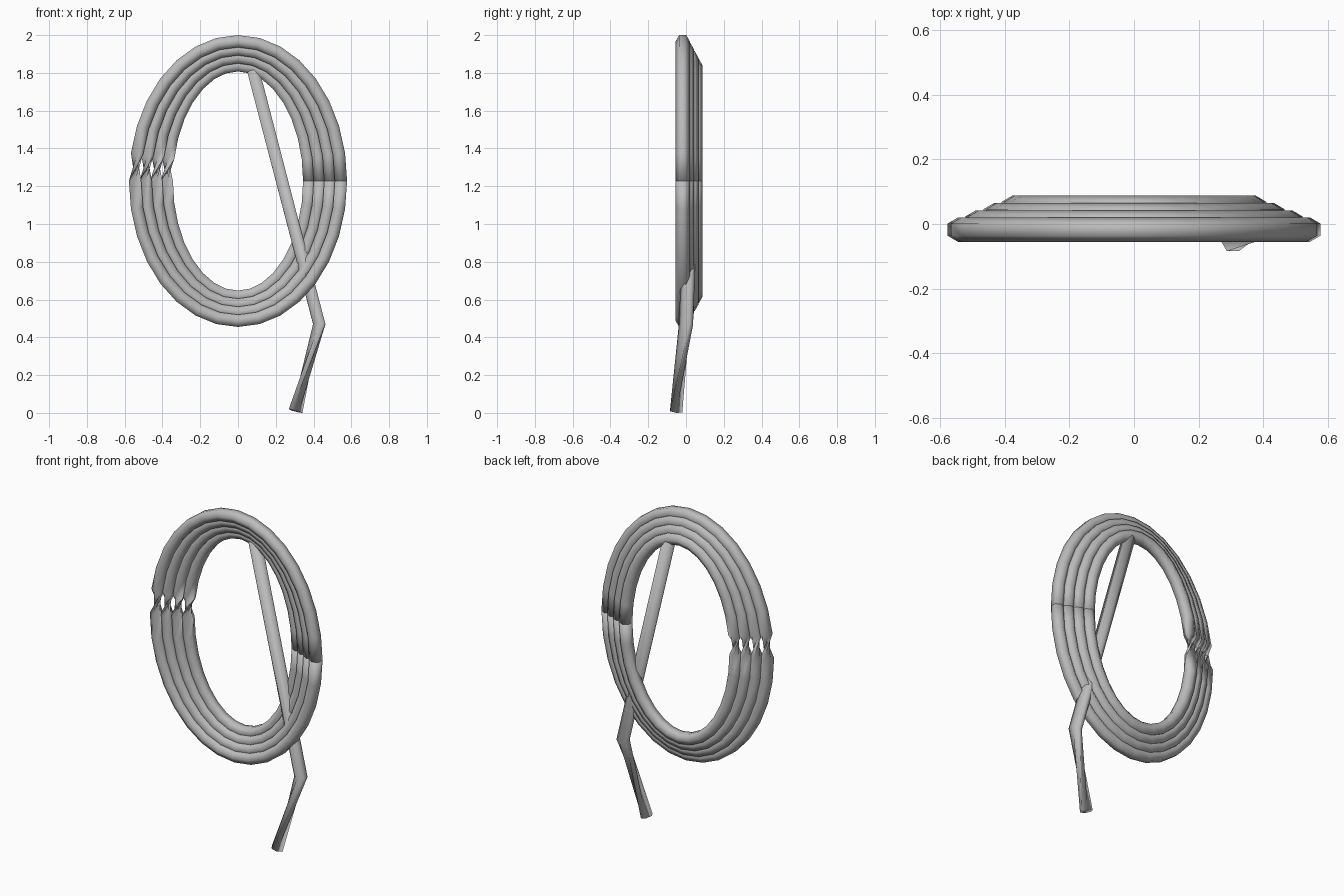
import bpy, bmesh, math
from mathutils import Vector

cube = bpy.data.objects.get("Cube")
if cube:
    bpy.data.objects.remove(cube)

SIDES = 6
RADIUS = 0.0375
CENTRE_Z = 1.2275
DEPTH = Vector((0, 1, 0))

grey = bpy.data.materials.new("plain grey")
grey.use_nodes = True
grey.diffuse_color = (0.5, 0.5, 0.5, 1)
grey.node_tree.nodes["Principled BSDF"].inputs["Base Color"].default_value = (0.5, 0.5, 0.5, 1)


def tube(name, points, tangents, twists):
    """Sweep a hexagon along a path, turning each section by its twist in degrees."""
    bm = bmesh.new()
    rings = []
    for p, t, twist in zip(points, tangents, twists):
        t = t.normalized()
        side = DEPTH.cross(t).normalized()
        up = t.cross(side)
        angles = [math.radians(30 + 60 * k + twist) for k in range(SIDES)]
        rings.append([bm.verts.new(p + RADIUS * (math.cos(a) * side + math.sin(a) * up))
                      for a in angles])
    for a, b in zip(rings, rings[1:]):
        for k in range(SIDES):
            n = (k + 1) % SIDES
            bm.faces.new((a[k], a[n], b[n], b[k]))
    bm.faces.new(rings[0][::-1])
    bm.faces.new(rings[-1])
    for f in bm.faces:
        f.smooth = True
    mesh = bpy.data.meshes.new(name)
    bm.to_mesh(mesh)
    bm.free()
    mesh.materials.append(grey)
    obj = bpy.data.objects.new(name, mesh)
    bpy.context.collection.objects.link(obj)


# Four nested oval loops, each smaller and further back, pinched by a half twist on the right
SEGMENTS = 32
for i in range(4):
    w, h, y = 0.545 - 0.056 * i, 0.74 - 0.0425 * i, -0.0175 + 0.0225 * i
    turn = [2 * math.pi * s / SEGMENTS for s in range(SEGMENTS + 1)]
    points = [Vector((w * math.cos(a), y, CENTRE_Z + h * math.sin(a))) for a in turn]
    tangents = [Vector((-w * math.sin(a), 0, h * math.cos(a))) for a in turn]
    twists = [0 if s < SEGMENTS // 2 else 180 for s in range(SEGMENTS + 1)]
    tube(f"coil_loop_{i + 1}", points, tangents, twists)

# Loose end: straight rod through the opening, then a bent and twisted tail
top, bend, tip = Vector((0.08, 0.05, 1.815)), Vector((0.43, 0, 0.47)), Vector((0.305, -0.052, 0.01))
upper, lower = (bend - top).normalized(), (tip - bend).normalized()
tube("loose_end", [top, bend, tip], [upper, upper + lower, lower], [0, 0, 90])
